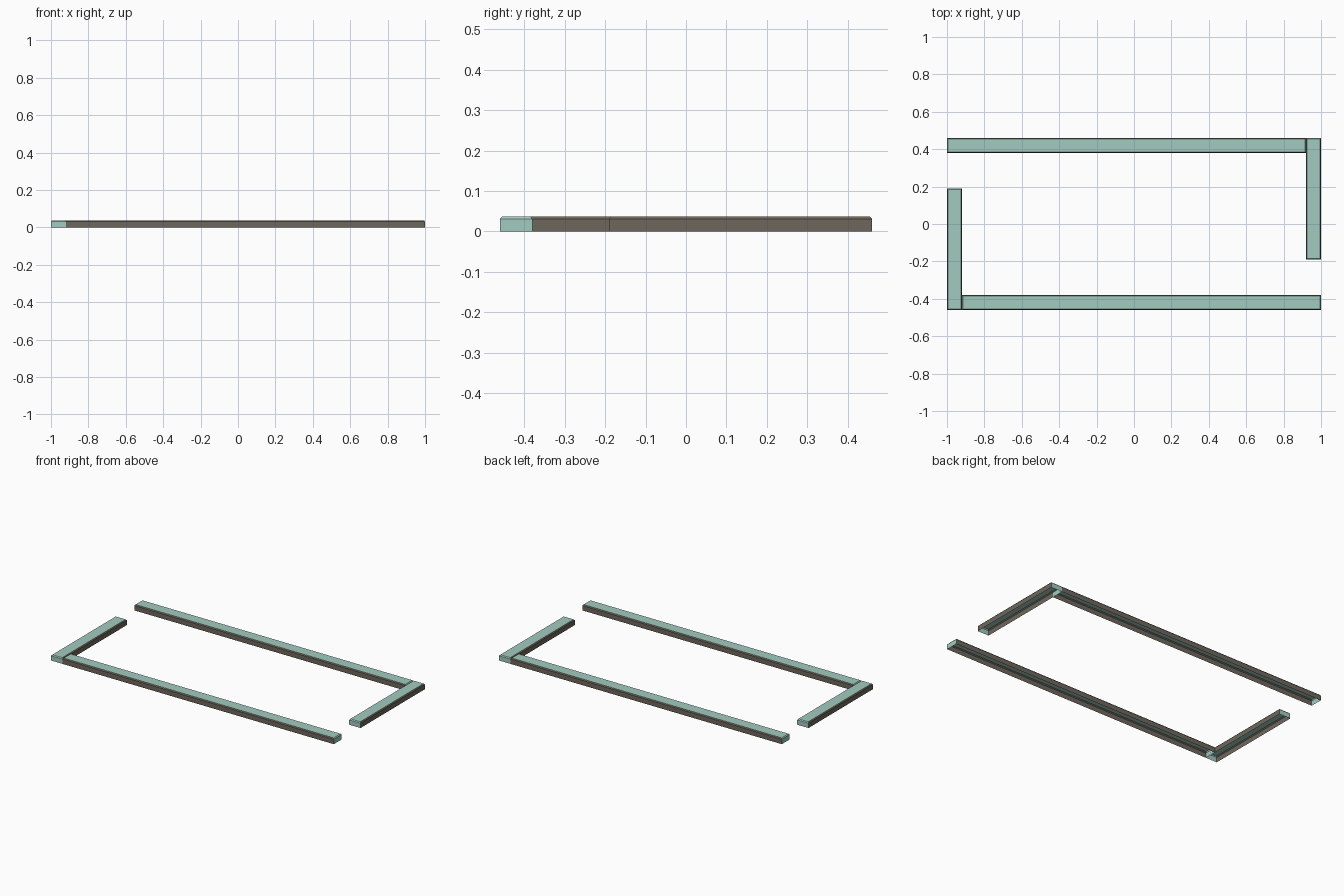
import bpy, bmesh

if "Cube" in bpy.data.objects:
    bpy.data.objects.remove(bpy.data.objects["Cube"])

def material(name, rgb):
    m = bpy.data.materials.new(name)
    m.diffuse_color = (*rgb, 1)
    m.use_nodes = True
    m.node_tree.nodes["Principled BSDF"].inputs["Base Color"].default_value = m.diffuse_color
    return m

teal = material("pale_teal", (0.36, 0.60, 0.53))
brown = material("dark_taupe", (0.155, 0.137, 0.108))

H, SHOULDER, BEVEL = 0.037, 0.031, 0.005

def bar(name, x0, x1, y0, y1):
    """Hollow rail, open underneath, chamfered along the top edge."""
    along_x = (x1 - x0) > (y1 - y0)
    bm = bmesh.new()
    rings = []
    for z, d in ((0, 0), (SHOULDER, 0), (H, BEVEL)):
        rings.append([bm.verts.new((x, y, z)) for x, y in (
            (x0 + d, y0 + d), (x1 - d, y0 + d), (x1 - d, y1 - d), (x0 + d, y1 - d))])
    for a, b in zip(rings, rings[1:]):
        for i in range(4):
            j = (i + 1) % 4
            f = bm.faces.new((a[i], a[j], b[j], b[i]))
            # long sides are taupe, end caps teal
            f.material_index = 1 if (i % 2 == 0) == along_x else 0
    bm.faces.new(rings[-1])
    me = bpy.data.meshes.new(name)
    bm.to_mesh(me)
    bm.free()
    me.materials.append(teal)
    me.materials.append(brown)
    bpy.context.collection.objects.link(bpy.data.objects.new(name, me))

X, Y, W, END = 1.0, 0.46, 0.08, 0.19
# long rails
bar("front_rail", -X + W, X, -Y, -Y + W)
bar("back_rail", -X, X - W, Y - W, Y)
# short rails
bar("left_rail", -X, -X + W, -Y, END)
bar("right_rail", X - W, X, -END, Y)
